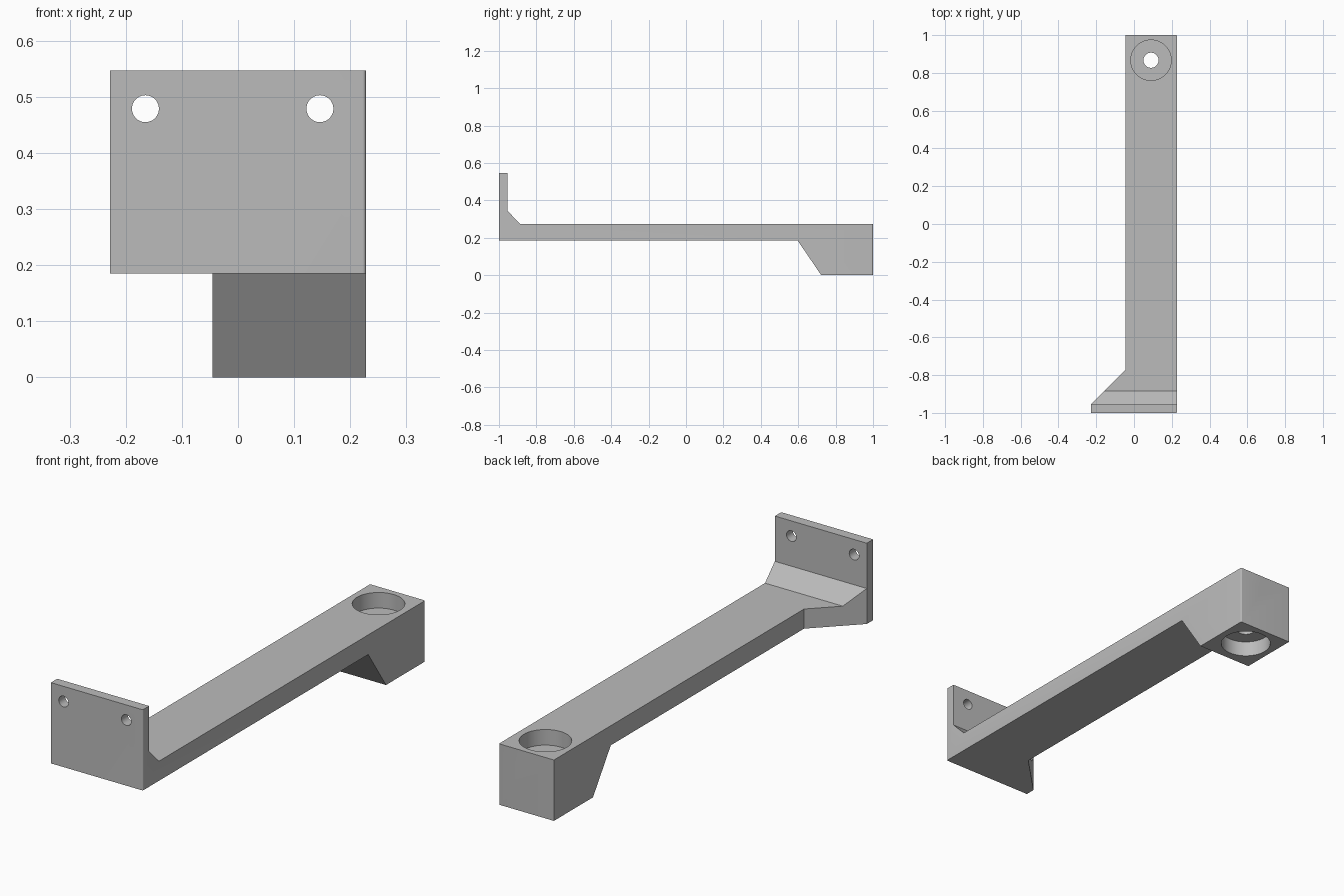
import bpy
import math
from mathutils import Matrix

cube = bpy.data.objects.get("Cube")
if cube:
    bpy.data.objects.remove(cube, do_unlink=True)

grey = bpy.data.materials.new("light grey")
grey.use_nodes = True
COLOUR = (0.5, 0.5, 0.5, 1)
grey.diffuse_color = COLOUR
grey.node_tree.nodes["Principled BSDF"].inputs["Base Color"].default_value = COLOUR


def prism(name, outline, depth, matrix=Matrix()):
    """Extrude a 2D outline along local z from 0 to depth."""
    n = len(outline)
    verts = [(u, v, w) for w in (0, depth) for u, v in outline]
    faces = [tuple(reversed(range(n))), tuple(range(n, 2 * n))]
    faces += [(i, (i + 1) % n, (i + 1) % n + n, i + n) for i in range(n)]
    mesh = bpy.data.meshes.new(name)
    mesh.from_pydata(verts, [], faces)
    mesh.transform(matrix)
    mesh.materials.append(grey)
    obj = bpy.data.objects.new(name, mesh)
    bpy.context.collection.objects.link(obj)
    return obj


def drill(name, radius, depth, location, tilt=0):
    """Cylinder cutter centred on location."""
    bpy.ops.mesh.primitive_cylinder_add(vertices=64, radius=radius, depth=depth,
                                        location=location, rotation=(tilt, 0, 0))
    obj = bpy.context.object
    obj.name = name
    obj.data.materials.append(grey)
    return obj


def corner(cx, cy, start, radius=0.006, steps=6):
    """Quarter-circle of outline points."""
    angles = [start + math.pi / 2 * i / steps for i in range(steps + 1)]
    return [(cx + radius * math.cos(a), cy + radius * math.sin(a)) for a in angles]


# Arm: side profile swept across the full width
side = [(-1, 0.185), (0.597, 0.185), (0.723, 0), (1, 0), (1, 0.273),
        (-0.885, 0.273), (-0.955, 0.344), (-0.955, 0.547), (-1, 0.547)]
across = Matrix(((0, 0, 1, -0.3), (1, 0, 0, 0), (0, 1, 0, 0), (0, 0, 0, 1)))
arm = prism("bracket_arm", side, 0.6, across)

# Plan outline: narrow arm flaring to the wide mounting plate
plan = [(-0.228, -1)]
plan += corner(0.222, -0.994, -math.pi / 2) + corner(0.222, 0.994, 0)
plan += [(-0.045, 1), (-0.045, -0.772), (-0.228, -0.955)]
outline = prism("plan_cutter", plan, 1, Matrix.Translation((0, 0, -0.2)))

# Bearing seats on both faces, shaft hole and screw holes
HX, HY, SEAT = 0.09, 0.867, 0.07
holes = [drill("shaft_hole_cutter", 0.04, 1, (HX, HY, 0.2))]
for level, z in (("upper", 0.273), ("lower", 0)):
    holes.append(drill(level + "_seat_cutter", 0.107, 2 * SEAT, (HX, HY, z)))
for x in (-0.165, 0.146):
    holes.append(drill("screw_hole_cutter", 0.024, 0.2, (x, -0.98, 0.479), math.pi / 2))

for cutter, operation in [(outline, 'INTERSECT')] + [(h, 'DIFFERENCE') for h in holes]:
    mod = arm.modifiers.new(cutter.name, 'BOOLEAN')
    mod.operation = operation
    mod.solver = 'EXACT'
    mod.object = cutter

# Bake the cuts, then remove the cutters
bpy.ops.object.select_all(action='DESELECT')
bpy.context.view_layer.objects.active = arm
arm.select_set(True)
for mod in list(arm.modifiers):
    bpy.ops.object.modifier_apply(modifier=mod.name)
for cutter in [outline] + holes:
    bpy.data.objects.remove(cutter, do_unlink=True)
bpy.ops.object.shade_smooth_by_angle(angle=math.radians(30))
